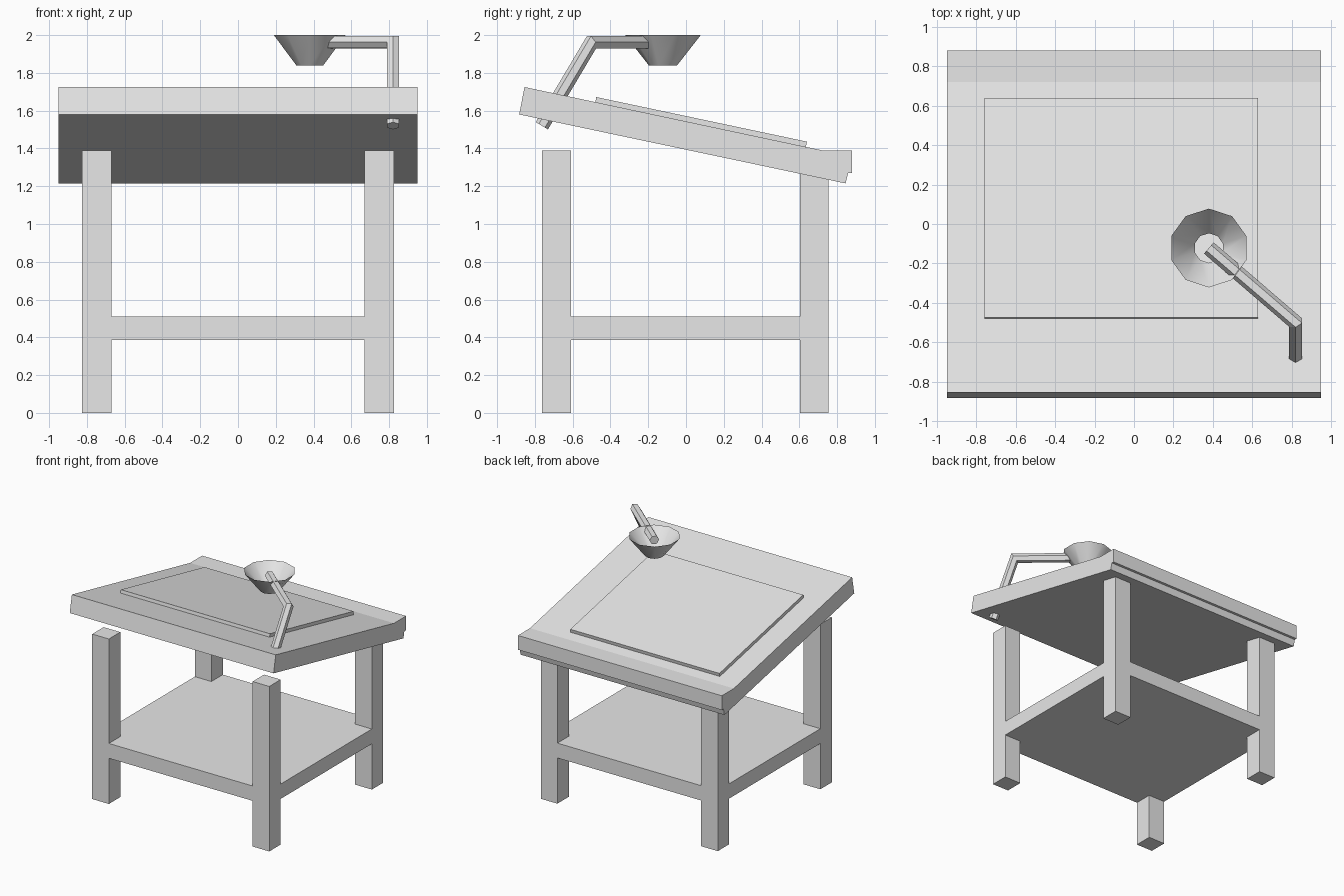
import bpy, bmesh, math
from mathutils import Vector

cube = bpy.data.objects.get("Cube")
if cube:
    bpy.data.objects.remove(cube, do_unlink=True)

grey = bpy.data.materials.new("light_grey")
grey.use_nodes = True
grey.diffuse_color = (0.8, 0.8, 0.8, 1)
grey.node_tree.nodes["Principled BSDF"].inputs["Base Color"].default_value = (0.8, 0.8, 0.8, 1)


def finish(name, bm, smooth=False, recalc=True):
    if recalc:
        bmesh.ops.recalc_face_normals(bm, faces=bm.faces)
    for f in bm.faces:
        f.smooth = smooth
    mesh = bpy.data.meshes.new(name)
    bm.to_mesh(mesh)
    bm.free()
    mesh.materials.append(grey)
    obj = bpy.data.objects.new(name, mesh)
    bpy.context.collection.objects.link(obj)
    return obj


def prism(name, points, offset):
    """Extrude a closed outline of 3D points along an offset."""
    bm = bmesh.new()
    face = bm.faces.new([bm.verts.new(p) for p in points])
    ext = bmesh.ops.extrude_face_region(bm, geom=[face], use_keep_orig=True)
    verts = [g for g in ext["geom"] if isinstance(g, bmesh.types.BMVert)]
    bmesh.ops.translate(bm, verts=verts, vec=offset)
    return finish(name, bm)


def side_prism(name, profile, x0, x1):
    return prism(name, [(x0, y, z) for y, z in profile], (x1 - x0, 0, 0))


# Four square legs; the back pair ends inside the tilted top
OUT, IN = 0.825, 0.67
FRONT, FRONT_IN, BACK_IN, BACK = -0.762, -0.61, 0.603, 0.755
for side, s in (("left", 1), ("right", -1)):
    for end, y0, y1, top in (("front", FRONT, FRONT_IN, 1.39), ("back", BACK_IN, BACK, 1.375)):
        outline = [(s * IN, y0, 0), (s * OUT, y0, 0), (s * OUT, y1, 0), (s * IN, y1, 0)]
        prism(f"{end}_{side}_leg", outline, (0, 0, top))

# Lower shelf, notched at the corners around the legs
notched = [(-IN, FRONT), (IN, FRONT), (IN, FRONT_IN), (OUT, FRONT_IN),
           (OUT, BACK_IN), (IN, BACK_IN), (IN, BACK), (-IN, BACK),
           (-IN, BACK_IN), (-OUT, BACK_IN), (-OUT, FRONT_IN), (-IN, FRONT_IN)]
prism("shelf", [(x, y, 0.385) for x, y in notched], (0, 0, 0.125))

# Tilted top with a level ledge along its low edge
side_prism("tilted_top", [(-0.855, 1.725), (-0.883, 1.58), (0.845, 1.215), (0.858, 1.27),
                          (0.88, 1.27), (0.88, 1.39), (0.72, 1.39)], -0.95, 0.95)

# Thin drawing board lying on the top
side_prism("drawing_board", [(-0.48, 1.643), (-0.475, 1.672), (0.64, 1.436), (0.634, 1.406)],
           -0.76, 0.63)

# Six-sided lamp arm, mitred at the elbow
foot, elbow, tip = Vector((0.82, -0.763, 1.52)), Vector((0.82, -0.5, 1.963)), Vector((0.38, -0.122, 1.963))
d1, d2 = (elbow - foot).normalized(), (tip - elbow).normalized()
u = Vector((1, 0, 0))
v = d1.cross(u)


def slide(points, direction, origin, normal):
    """Move points along a direction until they meet a plane."""
    return [p + direction * ((origin - p).dot(normal) / direction.dot(normal)) for p in points]


angles = [math.radians(30 + 60 * i) for i in range(6)]
ring_foot = [foot + 0.0375 * (u * math.cos(a) + v * math.sin(a)) for a in angles]
ring_elbow = slide(ring_foot, d1, elbow, d1 + d2)
ring_tip = slide(ring_elbow, d2, tip, d2)
bm = bmesh.new()
rings = [[bm.verts.new(p) for p in ring] for ring in (ring_foot, ring_elbow, ring_tip)]
for a, b in zip(rings, rings[1:]):
    for i in range(6):
        j = (i + 1) % 6
        bm.faces.new((a[i], a[j], b[j], b[i]))
bm.faces.new(rings[0])
bm.faces.new(rings[-1])
finish("lamp_arm", bm)

# Open ten-sided lamp shade, wide end up
bm = bmesh.new()
rings = []
for r, z in ((0.075, 1.84), (0.2, 2.0)):
    rings.append([bm.verts.new((tip.x + r * math.sin(k * math.tau / 10),
                                tip.y - r * math.cos(k * math.tau / 10), z)) for k in range(10)])
for i in range(10):
    j = (i + 1) % 10
    bm.faces.new((rings[0][i], rings[0][j], rings[1][j], rings[1][i]))
finish("lamp_shade", bm, smooth=True, recalc=False)
